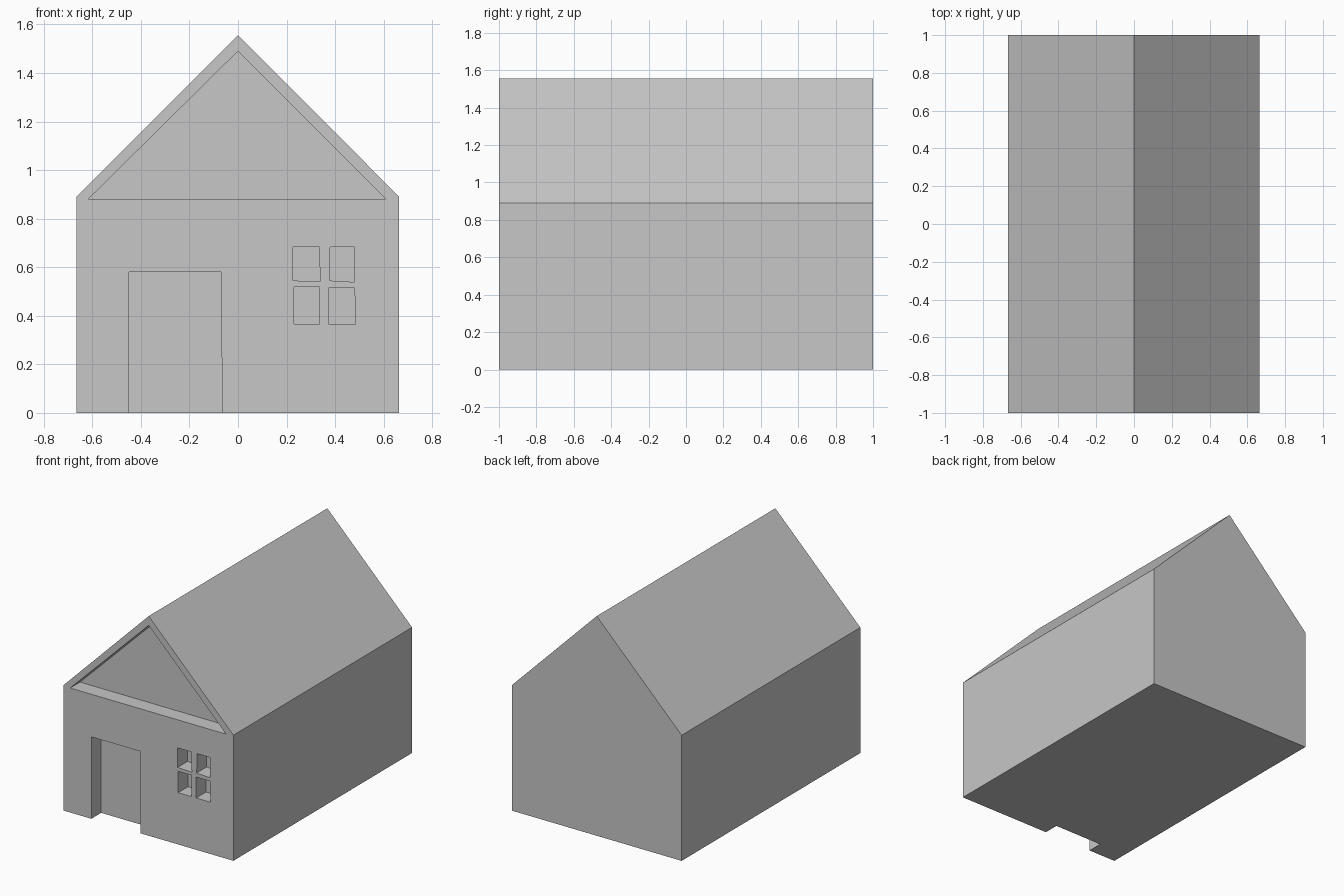
import bpy
import bmesh

cube = bpy.data.objects.get("Cube")
if cube:
    bpy.data.objects.remove(cube, do_unlink=True)

FRONT, BACK, RECESS = -1.0, 1.0, 0.11

plaster = bpy.data.materials.new("plain grey")
plaster.use_nodes = True
plaster.diffuse_color = (0.57, 0.57, 0.57, 1)
plaster.node_tree.nodes["Principled BSDF"].inputs["Base Color"].default_value = (0.57, 0.57, 0.57, 1)


def prism(name, profile, y0, y1):
    """Extrude an outline in the x-z plane from y0 to y1."""
    bm = bmesh.new()
    face = bm.faces.new([bm.verts.new((x, y0, z)) for x, z in profile])
    grown = bmesh.ops.extrude_face_region(bm, geom=[face])["geom"]
    verts = [g for g in grown if isinstance(g, bmesh.types.BMVert)]
    bmesh.ops.translate(bm, verts=verts, vec=(0, y1 - y0, 0))
    bmesh.ops.recalc_face_normals(bm, faces=bm.faces)
    mesh = bpy.data.meshes.new(name)
    bm.to_mesh(mesh)
    bm.free()
    mesh.materials.append(plaster)
    obj = bpy.data.objects.new(name, mesh)
    bpy.context.collection.objects.link(obj)
    return obj


# Solid house with a pitched roof
house = prism("house", [(-0.666, 0), (0.664, 0), (0.664, 0.89), (0, 1.556), (-0.666, 0.89)], FRONT, BACK)

# Recesses in the front wall: gable, doorway (open below) and four slightly uneven panes
recesses = {
    "gable_recess": [(-0.615, 0.882), (0.607, 0.882), (0, 1.49)],
    "doorway": [(-0.449, -0.1), (-0.065, -0.1), (-0.069, 0.58), (-0.449, 0.58)],
    "upper_left_pane": [(0.227, 0.545), (0.338, 0.541), (0.335, 0.683), (0.227, 0.683)],
    "upper_right_pane": [(0.376, 0.545), (0.48, 0.539), (0.48, 0.683), (0.38, 0.683)],
    "lower_left_pane": [(0.231, 0.367), (0.335, 0.367), (0.335, 0.518), (0.231, 0.518)],
    "lower_right_pane": [(0.372, 0.367), (0.484, 0.367), (0.48, 0.515), (0.372, 0.515)],
}
bpy.context.view_layer.objects.active = house
for name, profile in recesses.items():
    cutter = prism(name, profile, FRONT - 0.1, FRONT + RECESS)
    cutter.hide_render = True
    cut = house.modifiers.new(name, 'BOOLEAN')
    cut.operation = 'DIFFERENCE'
    cut.solver = 'EXACT'
    cut.object = cutter
    bpy.ops.object.modifier_apply(modifier=cut.name)
    bpy.data.objects.remove(cutter, do_unlink=True)
